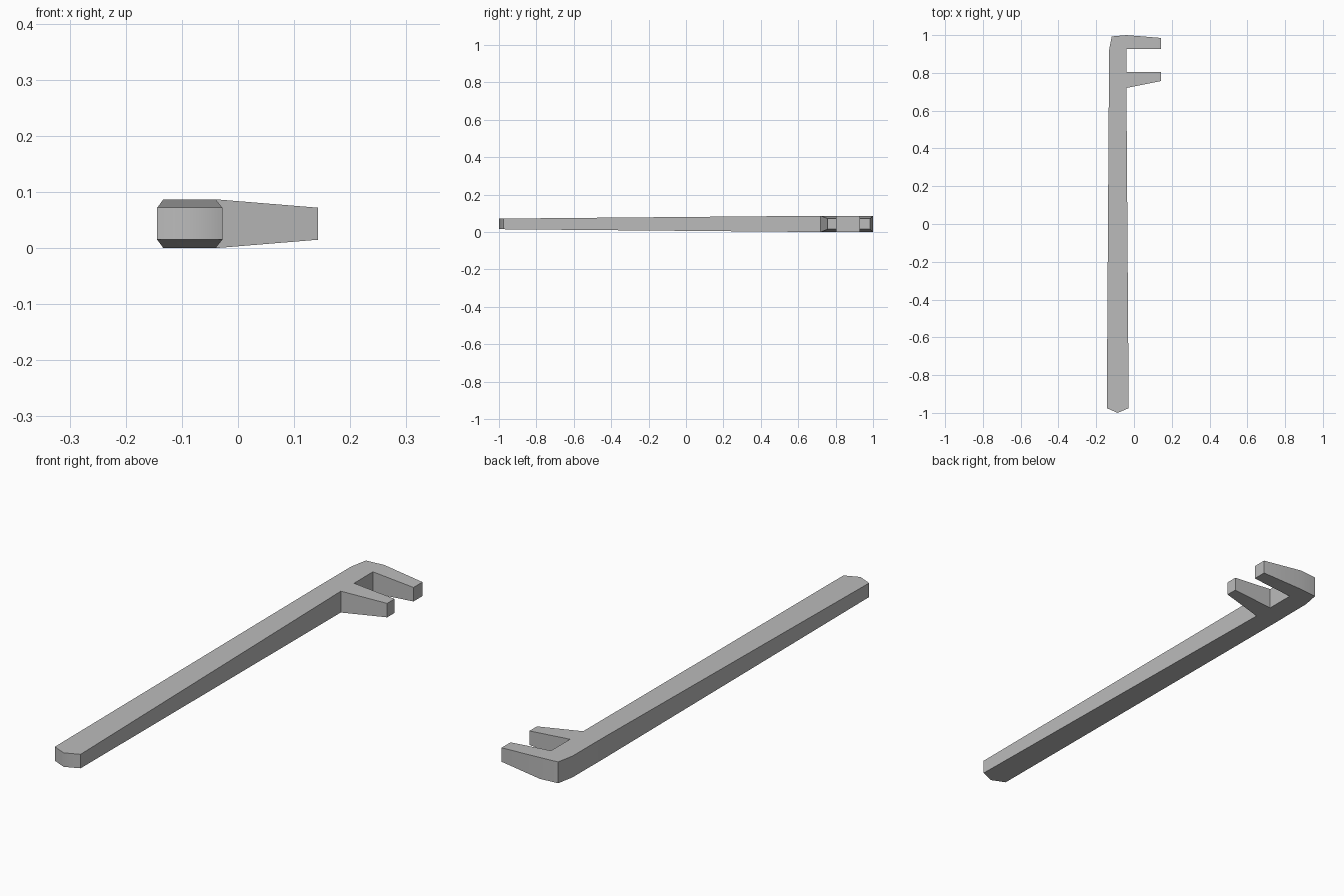
import bpy
import bmesh

cube = bpy.data.objects.get("Cube")
if cube:
    bpy.data.objects.remove(cube)

THICK, THIN = 0.0435, 0.0285   # half thickness at the head and at the ends
MID = THICK                    # height of the centre plane

# Outline points: (x, y, half thickness)
points = {
    "butt_tip": (-0.087, -1.0, THIN),
    "butt_left": (-0.028, -0.975, THIN),
    "butt_right": (-0.144, -0.975, THIN),
    "neck_left": (-0.04, 0.72, THICK),
    "neck_right": (-0.133, 0.72, THICK),
    "slot_front": (-0.04, 0.805, THICK),
    "slot_back": (-0.04, 0.927, THICK),
    "head_back": (-0.04, 1.0, THICK),
    "head_corner": (-0.118, 0.993, THICK),
    "head_right": (-0.132, 0.92, THICK),
    "front_jaw_a": (0.143, 0.757, THIN),
    "front_jaw_b": (0.143, 0.805, THIN),
    "back_jaw_a": (0.143, 0.927, THIN),
    "back_jaw_b": (0.143, 0.985, THIN),
}

# Plan of each part, counter-clockwise from above
parts = [
    ("butt_tip", "butt_left", "butt_right"),
    ("butt_right", "butt_left", "neck_left", "neck_right"),
    ("neck_right", "neck_left", "slot_front", "slot_back",
     "head_back", "head_corner", "head_right"),
    ("neck_left", "front_jaw_a", "front_jaw_b", "slot_front"),
    ("slot_back", "back_jaw_a", "back_jaw_b", "head_back"),
]

# Lay out the underside, then extrude it up to the mirrored top surface
bm = bmesh.new()
verts = {n: bm.verts.new((x, y, MID - h)) for n, (x, y, h) in points.items()}
for part in parts:
    bm.faces.new([verts[n] for n in part])
result = bmesh.ops.extrude_face_region(bm, geom=bm.faces[:], use_keep_orig=True)
for item in result["geom"]:
    if isinstance(item, bmesh.types.BMVert):
        item.co.z = 2 * MID - item.co.z
bmesh.ops.recalc_face_normals(bm, faces=bm.faces[:])

mesh = bpy.data.meshes.new("two_jaw_bar")
bm.to_mesh(mesh)
bm.free()
tool = bpy.data.objects.new("two_jaw_bar", mesh)
bpy.context.collection.objects.link(tool)

# Plain grey metal
grey = bpy.data.materials.new("grey_metal")
grey.use_nodes = True
colour = (0.5, 0.5, 0.5, 1)
grey.diffuse_color = colour
grey.node_tree.nodes["Principled BSDF"].inputs["Base Color"].default_value = colour
mesh.materials.append(grey)

# Soft shading round the butt and head corner, crisp edges elsewhere
bpy.ops.object.select_all(action="DESELECT")
tool.select_set(True)
bpy.context.view_layer.objects.active = tool
bpy.ops.object.shade_smooth_by_angle(angle=0.87)
